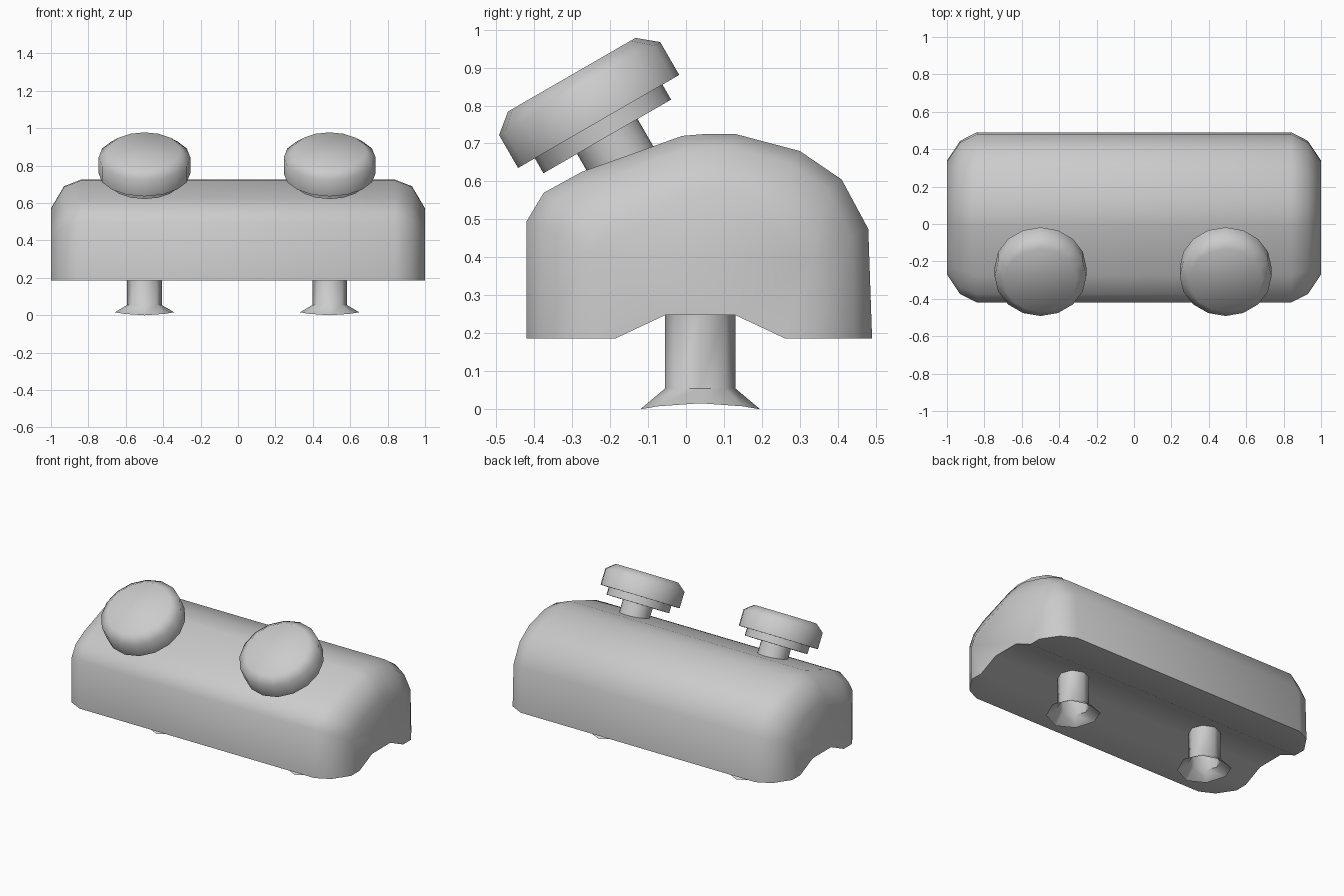
import bpy, bmesh
from math import sin, cos, pi, radians
from mathutils import Matrix

if "Cube" in bpy.data.objects:
    bpy.data.objects.remove(bpy.data.objects["Cube"])


def make_object(name, bm, angle):
    bmesh.ops.recalc_face_normals(bm, faces=bm.faces)
    mesh = bpy.data.meshes.new(name)
    bm.to_mesh(mesh)
    bm.free()
    obj = bpy.data.objects.new(name, mesh)
    bpy.context.collection.objects.link(obj)
    bpy.ops.object.select_all(action='DESELECT')
    obj.select_set(True)
    bpy.context.view_layer.objects.active = obj
    bpy.ops.object.shade_smooth_by_angle(angle=radians(angle))
    return obj


def bridge(bm, rings):
    for a, b in zip(rings, rings[1:]):
        n = len(a)
        for i in range(n):
            j = (i + 1) % n
            bm.faces.new((a[i], a[j], b[j], b[i]))


def lathe(name, profile, sides, matrix, caps, angle, rim_wave=0):
    """Revolve (radius, height) points; rim_wave lifts the first ring at its x sides."""
    bm = bmesh.new()
    rings = []
    for k, (r, h) in enumerate(profile):
        ring = []
        for i in range(sides):
            a = 2 * pi * i / sides
            lift = rim_wave * cos(a) ** 2 if k == 0 else 0
            ring.append(bm.verts.new((r * cos(a), r * sin(a), h + lift)))
        rings.append(ring)
    bridge(bm, rings)
    if caps:
        bm.faces.new(rings[0])
        bm.faces.new(rings[-1])
    bm.transform(matrix)
    return make_object(name, bm, angle)


# Body: arched side profile with a notched underside, shrinking at both ends
arch = [(-.42, .187), (-.42, .495), (-.375, .57), (-.275, .625), (-.01, .72),
        (.05, .725), (.13, .725), (.30, .68), (.41, .605), (.48, .475), (.49, .187)]
notch = [(.26, .187), (.13, .248), (-.055, .248), (-.185, .187)]
sections = [(-1, .67, .715), (-.93, .9, .935), (-.84, 1, 1),
            (.84, 1, 1), (.93, .9, .935), (1, .67, .715)]
bm = bmesh.new()
rings = []
for x, sy, sz in sections:
    pts = [(.035 + (y - .035) * sy, .187 + (z - .187) * sz) for y, z in arch] + notch
    rings.append([bm.verts.new((x, y, z)) for y, z in pts])
bridge(bm, rings)
bm.faces.new(rings[0])
bm.faces.new(rings[-1])
make_object("body", bm, 50)

for side, x in (("left", -.5), ("right", .49)):
    # Leg: hollow post with a flared foot, open underneath
    lathe(side + "_leg", [(.158, 0), (.0925, .055), (.0925, .255)], 8,
          Matrix.Translation((x, .0375, 0)), False, 50, .016)
    # Knob: stem, lower disc and bevelled cap, tilted toward the front
    tilt = Matrix.Translation((x, -.23, .758)) @ Matrix.Rotation(radians(30), 4, 'X')
    lathe(side + "_knob",
          [(.092, -.2), (.092, -.0455), (.194, -.0455), (.194, 0),
           (.245, 0), (.245, .10), (.194, .142)], 16, tilt, True, 55)
